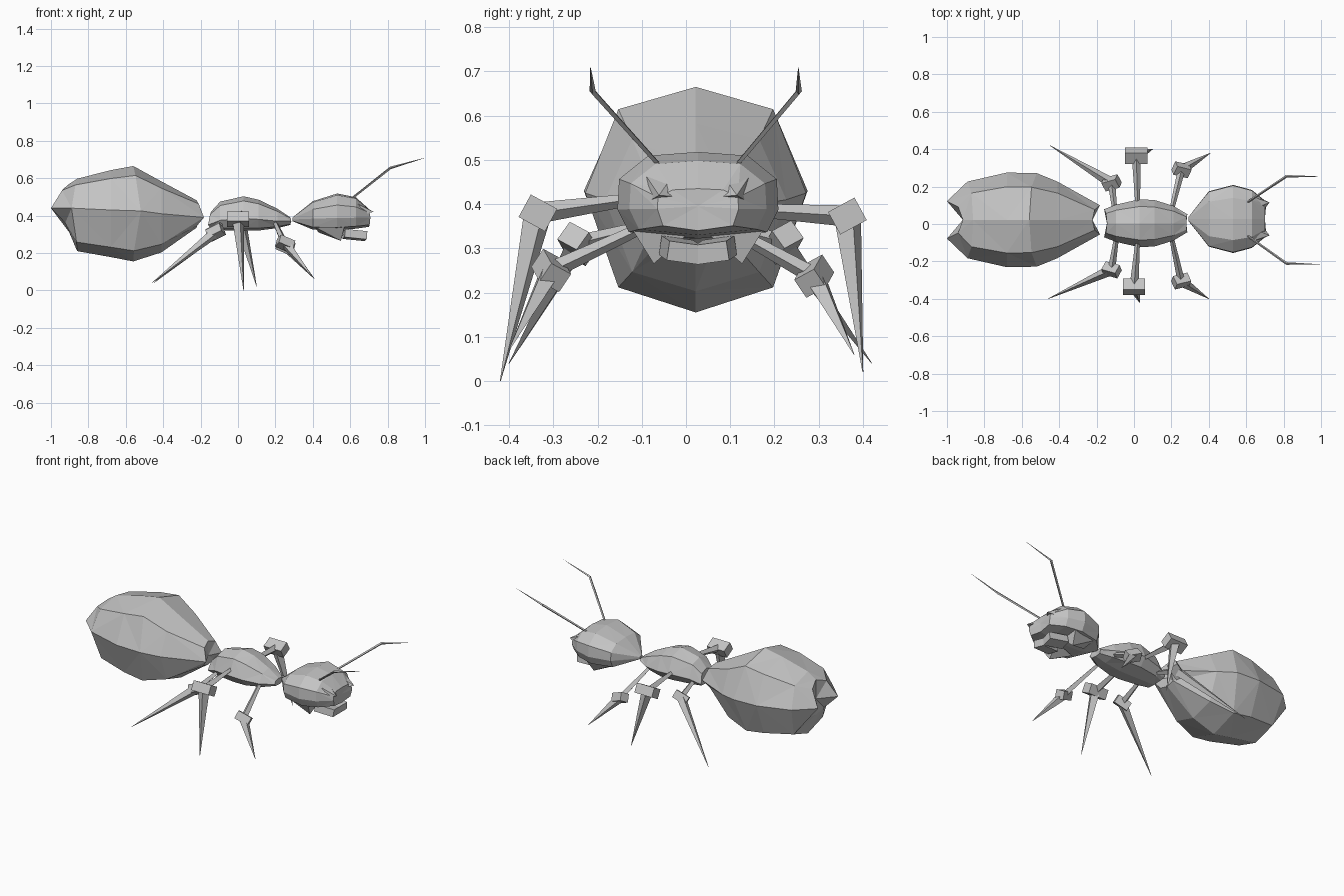
import bpy, bmesh
from mathutils import Vector, Matrix

cube = bpy.data.objects.get("Cube")
if cube:
    bpy.data.objects.remove(cube, do_unlink=True)

grey = bpy.data.materials.new("matte_grey")
grey.use_nodes = True
grey.diffuse_color = (0.55, 0.55, 0.55, 1)
grey.node_tree.nodes["Principled BSDF"].inputs["Base Color"].default_value = (0.55, 0.55, 0.55, 1)


def finish(name, bm):
    bmesh.ops.recalc_face_normals(bm, faces=bm.faces)
    mesh = bpy.data.meshes.new(name)
    bm.to_mesh(mesh)
    bm.free()
    mesh.materials.append(grey)
    obj = bpy.data.objects.new(name, mesh)
    bpy.context.collection.objects.link(obj)


# Half cross-sections, top to bottom: (sideways, upwards, share of end sweep)
ROUND = [(0, 1, 0), (0.7, 0.79, 0.3), (1, 0, 1), (0.7, -0.79, 0.1), (0, -1, 0)]
BOXY = [(0, 1, 0), (0.62, 0.93, 0), (0.98, 0.5, 0.5), (1, -0.1, 1), (0.86, -0.8, 0.5), (0, -1, 0)]


def body(name, cy, half, rows):
    """Faceted shell; row = x, half width, top z, side z, bottom z, side sweep in x."""
    section = half + [(-a, b, s) for a, b, s in half[-2:0:-1]]
    n = len(section)
    bm = bmesh.new()
    rings = []
    for x, w, top, mid, bot, sweep in rows:
        ring = []
        for a, b, s in section:
            z = mid + b * ((top - mid) if b > 0 else (mid - bot))
            ring.append(bm.verts.new((x + s * sweep, cy + a * w, z)))
        rings.append(ring)
    for j, (r, q) in enumerate(zip(rings, rings[1:])):
        for i in range(n):
            k = (i + 1) % n
            # diagonals mirror across the middle and alternate along the body
            if (i < n // 2) == ((i + j) % 2 == 0):
                tris = [(r[i], r[k], q[k]), (r[i], q[k], q[i])]
            else:
                tris = [(r[i], r[k], q[i]), (r[k], q[k], q[i])]
            for t in tris:
                bm.faces.new(t)
    # End caps fan to a centre point, leaving the swept sides as small points
    for ring, row in ((rings[0], rows[0]), (rings[-1], rows[-1])):
        c = bm.verts.new((row[0], cy, row[3]))
        for i in range(n):
            bm.faces.new((ring[i], ring[(i + 1) % n], c))
    finish(name, bm)


def hull(name, pts):
    bm = bmesh.new()
    for p in pts:
        bm.verts.new(p)
    bmesh.ops.convex_hull(bm, input=bm.verts)
    finish(name, bm)


def spar(bm, a, b, r1, r2):
    """Tapered four-sided rod from a to b."""
    a, b = Vector(a), Vector(b)
    d = b - a
    rot = d.to_track_quat('Z', 'Y').to_matrix().to_4x4()
    bmesh.ops.create_cone(bm, cap_ends=True, segments=4, radius1=r1, radius2=r2,
                          depth=d.length, matrix=Matrix.Translation((a + b) / 2) @ rot)


def block(bm, centre, size, rot):
    bmesh.ops.create_cube(bm, size=1, matrix=Matrix.Translation(centre) @ rot
                          @ Matrix.Diagonal((*size, 1)))


# Main body segments
body("abdomen", 0.022, ROUND, [
    (-0.915, 0.10, 0.56, 0.44, 0.34, -0.085),
    (-0.86, 0.205, 0.597, 0.44, 0.21, -0.03),
    (-0.68, 0.253, 0.643, 0.43, 0.178, 0),
    (-0.56, 0.25, 0.665, 0.425, 0.155, 0.04),
    (-0.41, 0.205, 0.583, 0.41, 0.203, 0),
    (-0.222, 0.078, 0.482, 0.39, 0.335, 0.04)])
body("thorax", 0.004, ROUND, [
    (-0.145, 0.075, 0.42, 0.35, 0.326, -0.015),
    (-0.095, 0.10, 0.475, 0.375, 0.322, 0),
    (0.03, 0.128, 0.503, 0.385, 0.32, 0),
    (0.11, 0.124, 0.485, 0.38, 0.32, 0),
    (0.21, 0.093, 0.437, 0.37, 0.333, 0),
    (0.28, 0.048, 0.39, 0.37, 0.35, 0.005)])
HEAD_Y = 0.027
body("head", HEAD_Y, BOXY, [
    (0.292, 0.012, 0.39, 0.38, 0.37, 0),
    (0.40, 0.148, 0.477, 0.39, 0.325, 0),
    (0.53, 0.182, 0.518, 0.395, 0.322, 0),
    (0.63, 0.155, 0.498, 0.395, 0.33, 0),
    (0.70, 0.092, 0.435, 0.395, 0.34, 0.008)])

# Paired face parts
for side, s in (("left", 1), ("right", -1)):
    def m(x, y, z):
        return (x, HEAD_Y + s * y, z)
    hull(side + "_jaw", [m(0.41, 0.12, 0.34), m(0.43, 0.05, 0.31), m(0.55, 0.10, 0.265),
                         m(0.57, 0.15, 0.345), m(0.57, 0.02, 0.335)])
    hull(side + "_brow", [m(0.63, 0.05, 0.475), m(0.635, 0.118, 0.465), m(0.725, 0.088, 0.42),
                          m(0.68, 0.03, 0.415), m(0.65, 0.122, 0.40)])
    bm = bmesh.new()
    rot = Matrix.Rotation(0.1, 4, 'Y') @ Matrix.Rotation(-0.15 * s, 4, 'Z') @ Matrix.Rotation(0.15 * s, 4, 'X')
    block(bm, m(0.625, 0.041, 0.296), (0.12, 0.072, 0.044), rot)
    finish(side + "_mandible", bm)

# Antennae: base, elbow, tip
for side, s in (("left", 1), ("right", -1)):
    bm = bmesh.new()
    elbow = (0.815, HEAD_Y - 0.005 + s * 0.233, 0.655)
    spar(bm, (0.60, HEAD_Y + s * 0.085, 0.485), elbow, 0.006, 0.007)
    spar(bm, elbow, (1.0, HEAD_Y - 0.008 + s * 0.235, 0.709), 0.007, 0.0005)
    finish(side + "_antenna", bm)

# Legs: hip, knee, foot
legs = {
    "left_front_leg": ((0.20, 0.07, 0.36), (0.254, 0.29, 0.237), (0.41, 0.38, 0.06)),
    "right_front_leg": ((0.20, -0.07, 0.36), (0.252, -0.305, 0.25), (0.40, -0.40, 0.07)),
    "left_middle_leg": ((0.02, 0.09, 0.39), (0.012, 0.365, 0.373), (0.10, 0.40, 0.02)),
    "right_middle_leg": ((0.02, -0.09, 0.415), (0.0, -0.335, 0.38), (0.03, -0.42, 0.0)),
    "left_back_leg": ((-0.10, 0.05, 0.36), (-0.12, 0.22, 0.313), (-0.45, 0.42, 0.04)),
    "right_back_leg": ((-0.09, -0.05, 0.36), (-0.12, -0.245, 0.31), (-0.46, -0.40, 0.04)),
}
for name, (hip, knee, foot) in legs.items():
    bm = bmesh.new()
    middle = "middle" in name
    spar(bm, hip, knee, 0.012, 0.024 if middle else 0.02)
    spar(bm, knee, foot, 0.033 if middle else 0.029, 0.001)
    # knee block tilts outwards, and towards the foot on the front and back legs
    side = 1 if "left" in name else -1
    lean = 0.4 if "front" in name else -0.45 if "back" in name else 0
    rot = (Matrix.Rotation(-lean * side * 0.6, 4, 'Z') @ Matrix.Rotation(lean, 4, 'Y')
           @ Matrix.Rotation(0.5 * side, 4, 'X'))
    block(bm, knee, (0.12, 0.068, 0.058) if middle else (0.085, 0.055, 0.05), rot)
    finish(name, bm)
